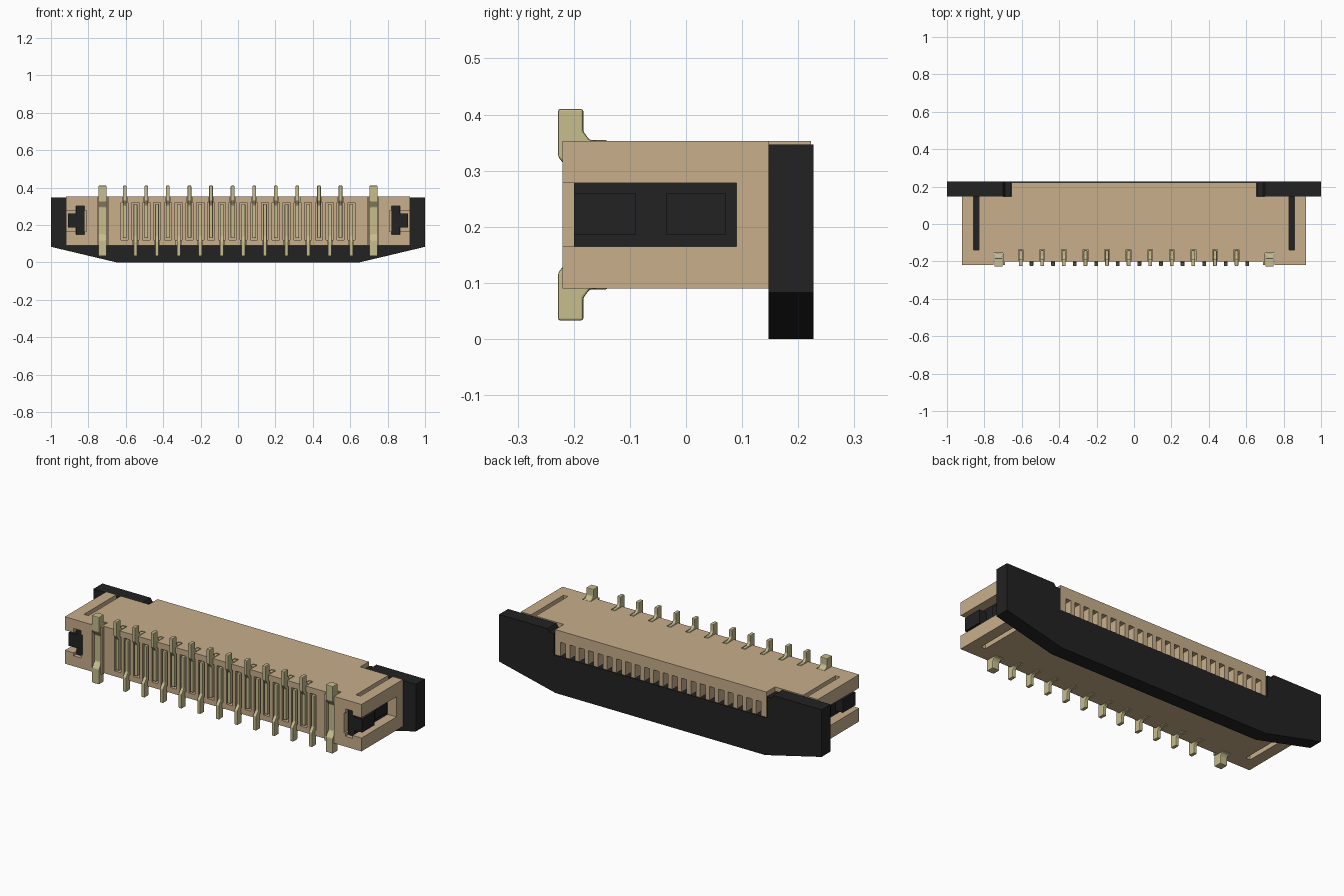
import bpy
import bmesh
from mathutils import Vector

cube = bpy.data.objects.get("Cube")
if cube:
    bpy.data.objects.remove(cube, do_unlink=True)


def material(name, rgb):
    m = bpy.data.materials.new(name)
    m.use_nodes = True
    m.diffuse_color = (*rgb, 1)
    bsdf = m.node_tree.nodes["Principled BSDF"]
    bsdf.inputs["Base Color"].default_value = (*rgb, 1)
    bsdf.inputs["Roughness"].default_value = 0.6
    return m


TAN = material("tan plastic", (0.58, 0.43, 0.26))
BLACK = material("black plastic", (0.016, 0.016, 0.016))
GOLD = material("pale gold metal", (0.57, 0.51, 0.27))


def finish(bm, name, mat):
    bmesh.ops.recalc_face_normals(bm, faces=bm.faces)
    mesh = bpy.data.meshes.new(name)
    bm.to_mesh(mesh)
    bm.free()
    mesh.materials.append(mat)
    ob = bpy.data.objects.new(name, mesh)
    bpy.context.collection.objects.link(ob)
    return ob


def boxes(name, ranges, mat):
    """Boxes given as (x0, x1, y0, y1, z0, z1), in one object."""
    bm = bmesh.new()
    for r in ranges:
        lo, hi = Vector(r[0::2]), Vector(r[1::2])
        verts = bmesh.ops.create_cube(bm, size=1)["verts"]
        for v in verts:
            v.co = Vector(a + (b - a) * (c + 0.5) for a, b, c in zip(lo, hi, v.co))
    return finish(bm, name, mat)


def extrude(name, points, depth, mat):
    bm = bmesh.new()
    face = bm.faces.new([bm.verts.new(p) for p in points])
    out = bmesh.ops.extrude_face_region(bm, geom=[face])
    moved = [g for g in out["geom"] if isinstance(g, bmesh.types.BMVert)]
    bmesh.ops.translate(bm, verts=moved, vec=depth)
    return finish(bm, name, mat)


def apply(ob, mod):
    with bpy.context.temp_override(object=ob, active_object=ob):
        bpy.ops.object.modifier_apply(modifier=mod.name)


def cut(ob, ranges):
    tool = boxes("cutter", ranges, TAN)
    tool.hide_render = True
    mod = ob.modifiers.new("cut", "BOOLEAN")
    mod.operation = "DIFFERENCE"
    mod.solver = "EXACT"
    mod.object = tool
    apply(ob, mod)
    bpy.data.objects.remove(tool, do_unlink=True)


def both(r):
    """A box and its mirror image across x = 0."""
    return [r, (-r[1], -r[0], *r[2:])]


def mirrored(half):
    return half + [(-x, y) for x, y in reversed(half)]


PITCH = 0.0577
XS = [(i - 10.5) * PITCH for i in range(22)]
BOTTOM, TOP = 0.09, 0.353

# Housing: plan outline with recessed front and projecting rear lip
plan = mirrored([(0.69, -0.2), (0.69, -0.22), (0.92, -0.22), (0.92, 0.147),
                 (0.655, 0.147), (0.655, 0.223)])
housing = extrude("housing", [(x, y, BOTTOM) for x, y in plan],
                  (0, 0, TOP - BOTTOM), TAN)
# Space below the rear lip, then the comb of contact slots
cut(housing, [(-0.7, 0.7, 0.147, 0.3, 0, 0.212)])
cut(housing, [(x - 0.016, x + 0.016, 0.06, 0.3, 0.2, 0.29) for x in XS])
# Front contact windows
cut(housing, [(x - 0.019, x + 0.019, -0.3, -0.12, 0.12, 0.32) for x in XS])
# Notches where contact feet leave through the top or bottom
cut(housing, [(x - 0.013, x + 0.013, -0.3, -0.135, *((0.3, 0.4) if i % 2 == 0 else (0.05, 0.14)))
              for i, x in enumerate(XS)])
cut(housing, both((0.70, 0.75, -0.3, -0.155, 0, 0.5)))
# Side channels, their inner guide grooves and the narrow slits
cut(housing, both((0.81, 1, -0.3, 0.09, 0.165, 0.278)))
cut(housing, both((0.82, 0.865, -0.3, 0.2, 0.148, 0.302)))
cut(housing, both((0.83, 0.857, -0.14, 0.2, 0, 0.5)))

# Sliding lock bar with tapered underside and raised ears
outline = mirrored([(0.65, 0), (1, 0.083), (1, 0.347), (0.70, 0.347),
                    (0.69, 0.33), (0.66, 0.33), (0.66, 0.211)])
extrude("lock_bar", [(x, 0.147, z) for x, z in outline], (0, 0.08, 0), BLACK)

# Lock arms with end hooks running in the side channels
for side, name in ((1, "left"), (-1, "right")):
    parts = [(0.822, 0.863, -0.2, 0.16, 0.15, 0.30),
             (0.86, 0.91, -0.2, -0.09, 0.185, 0.26),
             (0.86, 0.875, -0.035, 0.07, 0.185, 0.26)]
    boxes(name + "_lock_arm", [both(p)[0 if side > 0 else 1] for p in parts], BLACK)


def metal(name, x, width, profile, flip=False):
    pts = [(x - width / 2, y, BOTTOM + TOP - z if flip else z) for y, z in profile]
    ob = extrude(name, pts, (width, 0, 0), GOLD)
    mod = ob.modifiers.new("soft edges", "BEVEL")
    mod.width = 0.004
    mod.segments = 2
    apply(ob, mod)
    return ob


# Signal contacts, alternating between upper and lower feet
foot = [(-0.225, 0.41), (-0.225, 0.33), (-0.205, 0.305), (-0.205, 0.13),
        (-0.165, 0.13), (-0.165, 0.32), (-0.14, 0.335), (-0.14, 0.355),
        (-0.175, 0.355), (-0.187, 0.37), (-0.187, 0.41)]
for i, x in enumerate(XS):
    metal("contact_%02d" % (i + 1), x, 0.02, foot, flip=i % 2 == 1)

# Wide anchor tabs, symmetrical top to bottom
half = [(-0.228, 0.41), (-0.228, 0.325), (-0.205, 0.295)]
back = [(-0.157, 0.295), (-0.157, 0.353), (-0.172, 0.355), (-0.183, 0.37), (-0.183, 0.41)]


def flipped(points):
    return [(y, BOTTOM + TOP - z) for y, z in reversed(points)]


tab = half + flipped(half) + flipped(back) + back
for side, name in ((1, "left"), (-1, "right")):
    metal(name + "_anchor_tab", side * 0.725, 0.044, tab)
